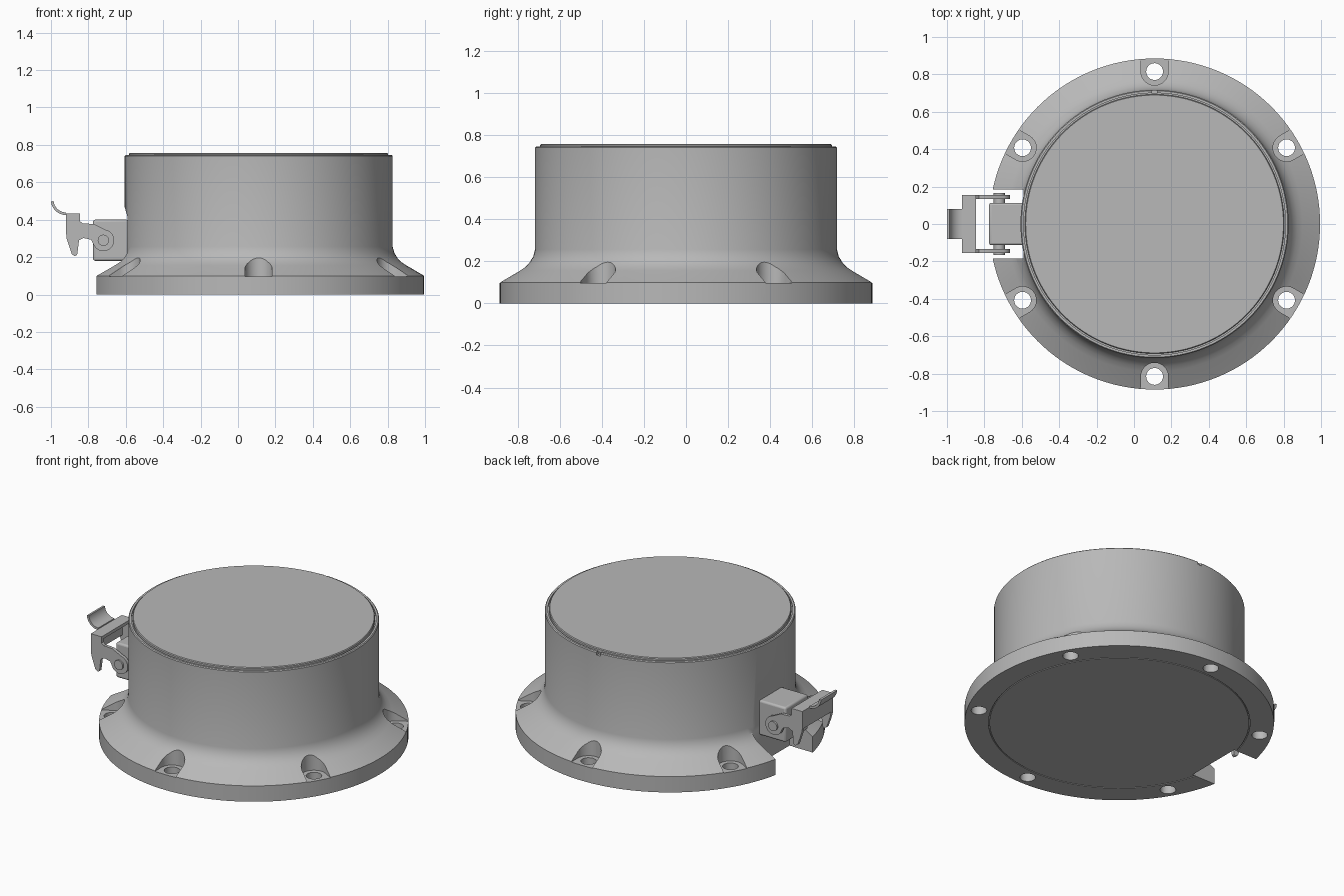
import bpy, bmesh, math
from mathutils import Matrix, Vector

if "Cube" in bpy.data.objects:
    bpy.data.objects.remove(bpy.data.objects["Cube"], do_unlink=True)

CX = 0.11  # housing axis

grey = bpy.data.materials.new("plain grey")
grey.use_nodes = True
grey.diffuse_color = (0.48, 0.48, 0.48, 1)
grey.node_tree.nodes["Principled BSDF"].inputs["Base Color"].default_value = (0.48, 0.48, 0.48, 1)


def finish(name, bm):
    bmesh.ops.recalc_face_normals(bm, faces=bm.faces)
    mesh = bpy.data.meshes.new(name)
    bm.to_mesh(mesh)
    bm.free()
    mesh.materials.append(grey)
    ob = bpy.data.objects.new(name, mesh)
    bpy.context.collection.objects.link(ob)
    return ob


def activate(ob):
    bpy.ops.object.select_all(action='DESELECT')
    ob.select_set(True)
    bpy.context.view_layer.objects.active = ob


def smooth(ob):
    activate(ob)
    bpy.ops.object.shade_smooth_by_angle(angle=math.radians(30))


def arc(cx, cy, r, a0, a1, n=12):
    angles = [math.radians(a0 + (a1 - a0) * i / n) for i in range(n + 1)]
    return [(cx + r * math.cos(a), cy + r * math.sin(a)) for a in angles]


def prism(name, pts, lo, hi, axis):
    """Extrude an outline: XY along z, or XZ along y."""
    bm = bmesh.new()
    place = (lambda p: (p[0], p[1], lo)) if axis == 'z' else (lambda p: (p[0], lo, p[1]))
    step = Vector((0, 0, hi - lo)) if axis == 'z' else Vector((0, hi - lo, 0))
    face = bm.faces.new([bm.verts.new(place(p)) for p in pts])
    top = bmesh.ops.extrude_face_region(bm, geom=[face])["geom"]
    bmesh.ops.translate(bm, vec=step, verts=[v for v in top if isinstance(v, bmesh.types.BMVert)])
    return finish(name, bm)


def rect(x0, x1, y0, y1):
    return [(x0, y0), (x1, y0), (x1, y1), (x0, y1)]


def cut(ob, cutter):
    cutter.hide_render = True
    mod = ob.modifiers.new("cut", 'BOOLEAN')
    mod.operation = 'DIFFERENCE'
    mod.solver = 'EXACT'
    mod.object = cutter
    activate(ob)
    bpy.ops.object.modifier_apply(modifier=mod.name)
    bpy.data.objects.remove(cutter, do_unlink=True)


def bevel(ob, width):
    mod = ob.modifiers.new("bevel", 'BEVEL')
    mod.width = width
    mod.segments = 3
    smooth(ob)


# Housing: flange, concave fillet, drum, and seams around the lid and base plate
profile = [(0, 0), (.742, 0), (.742, .006), (.748, .006), (.748, 0), (.885, 0), (.885, .1),
           (.79, .156), (.763, .174), (.742, .196), (.726, .222), (.717, .256),
           (.717, .74), (.712, .745), (.7, .745), (.7, .735), (.693, .735),
           (.693, .752), (.689, .757), (0, .757)]
bm = bmesh.new()
verts = [bm.verts.new((CX + r, 0, z)) for r, z in profile]
edges = [bm.edges.new(pair) for pair in zip(verts, verts[1:])]
bmesh.ops.spin(bm, geom=verts + edges, cent=(CX, 0, 0), axis=(0, 0, 1),
               angle=math.tau, steps=128, use_duplicate=False)
bmesh.ops.remove_doubles(bm, verts=bm.verts, dist=0.0001)
housing = finish("housing", bm)

# Six bolt recesses with through holes
for i in range(6):
    turn = Matrix.Translation((CX, 0, 0)) @ Matrix.Rotation(math.radians(30 + 60 * i), 4, 'Z')
    slot = [(1, -.073), (1, .073)] + arc(.815, 0, .073, 90, 270, 16)
    for pts, lo, hi in ((slot, .097, .4), (arc(.815, 0, .045, 0, 345, 23), -.1, .3)):
        cutter = prism("cutter", pts, lo, hi, 'z')
        cutter.data.transform(turn)
        cut(housing, cutter)

# Clearance for the latch, and the small index notch in the rim
clearance = [(-1.2, -.1), (-.592, -.1), (-.592, .42), (-.61, .48), (-1.2, .48)]
cut(housing, prism("cutter", clearance, -.185, .185, 'y'))
cut(housing, prism("cutter", rect(CX - .013, CX + .013, .698, .8), .725, .9, 'z'))
smooth(housing)

# Latch block and pivot pin
bevel(prism("latch_block", rect(-.775, -.585, .18, .4), -.113, .113, 'y'), .012)
smooth(prism("pivot_pin", arc(-.72, .29, .03, 0, 345, 23), -.165, .165, 'y'))

# Lever side plates: pivot eye, arm and hooked claw in one outline
side = ([(-.918, .43), (-.845, .43), (-.845, .392), (-.83, .38), (-.77, .377)]
        + arc(-.72, .29, .058, 80, -140, 16)
        + [(-.785, .293), (-.825, .302), (-.85, .29), (-.855, .25), (-.86, .212),
           (-.872, .205), (-.888, .215), (-.902, .255), (-.917, .3)])
for name, y in (("left_lever_plate", .134), ("right_lever_plate", -.154)):
    smooth(prism(name, side, y, y + .02, 'y'))

# Bent sheet joining the side plates
bridge = [(-.92, .32), (-.9, .32), (-.9, .412), (-.845, .412), (-.845, .432), (-.92, .432)]
prism("lever_bridge", bridge, -.154, .154, 'y')

# Curled thumb tab
curl = arc(-.92, .505, .08, 185, 270) + arc(-.92, .505, .066, 270, 185)
smooth(prism("thumb_tab", curl, -.08, .08, 'y'))
